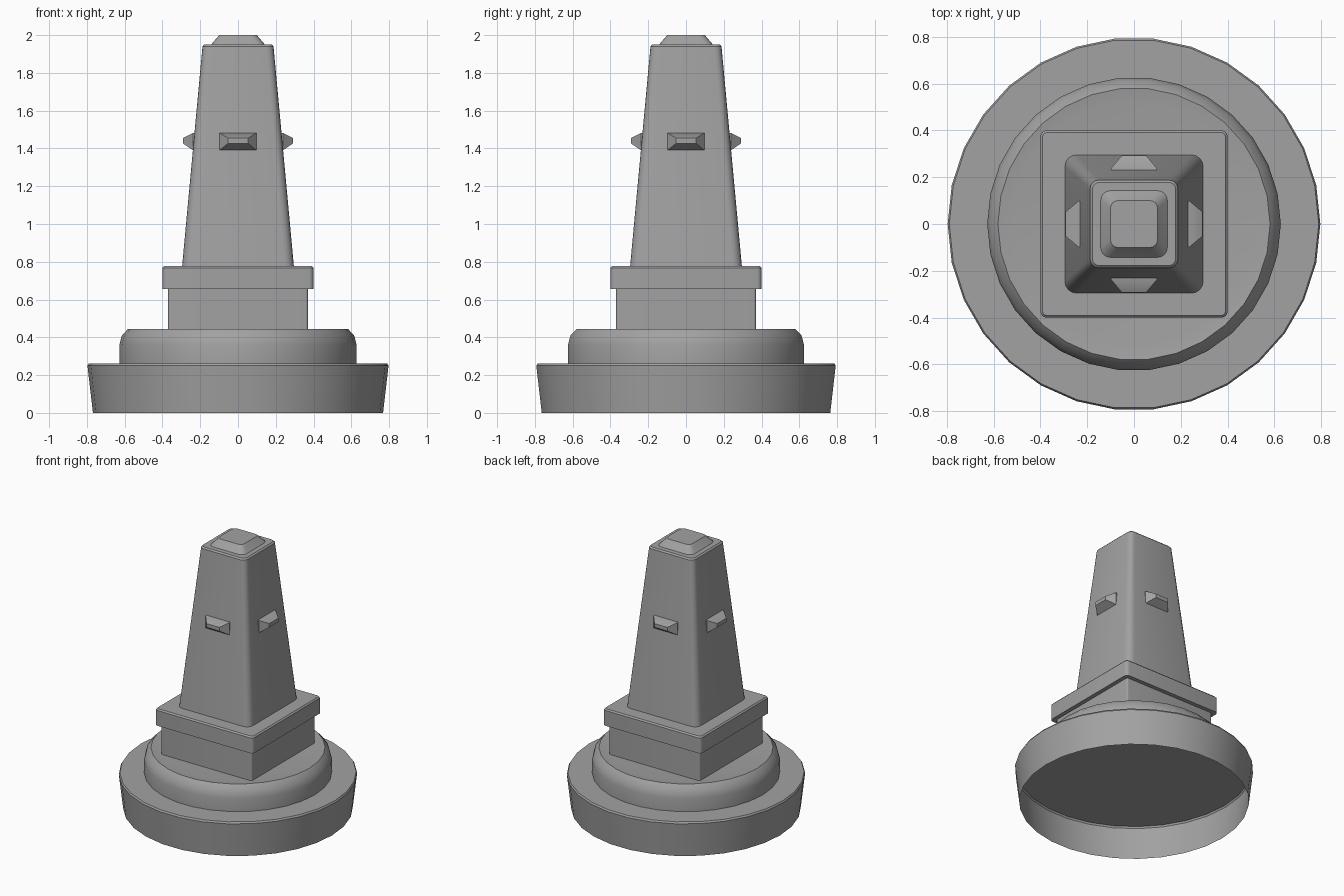
import bpy
import bmesh
from math import cos, sin, pi, radians
from mathutils import Matrix, Vector

cube = bpy.data.objects.get("Cube")
if cube:
    bpy.data.objects.remove(cube, do_unlink=True)

grey = bpy.data.materials.new("plain grey")
grey.use_nodes = True
colour = (0.36, 0.36, 0.36, 1)
grey.diffuse_color = colour
grey.node_tree.nodes["Principled BSDF"].inputs["Base Color"].default_value = colour


def circle(radius, z, sides=30):
    return [Vector((radius * cos(2 * pi * i / sides),
                    radius * sin(2 * pi * i / sides), z)) for i in range(sides)]


def rounded_square(half, z, corner, steps=4):
    points = []
    for quarter in range(4):
        start = quarter * pi / 2
        centre = Matrix.Rotation(start, 3, "Z") @ Vector((half - corner, half - corner, z))
        for i in range(steps + 1):
            a = start + i * pi / 2 / steps
            points.append(centre + Vector((cos(a), sin(a), 0)) * corner)
    return points


def loft(name, rings, cap_bottom=True):
    """Skin a stack of rings, listed from bottom to top."""
    bm = bmesh.new()
    loops = [[bm.verts.new(p) for p in ring] for ring in rings]
    for low, high in zip(loops, loops[1:]):
        n = len(low)
        for i in range(n):
            j = (i + 1) % n
            bm.faces.new((low[i], low[j], high[j], high[i]))
    bm.faces.new(loops[-1])
    if cap_bottom:
        bm.faces.new(loops[0][::-1])
    mesh = bpy.data.meshes.new(name)
    bm.to_mesh(mesh)
    bm.free()
    mesh.materials.append(grey)
    obj = bpy.data.objects.new(name, mesh)
    bpy.context.collection.objects.link(obj)
    bpy.ops.object.select_all(action="DESELECT")
    obj.select_set(True)
    bpy.context.view_layer.objects.active = obj
    bpy.ops.object.shade_smooth_by_angle(angle=radians(30))
    return obj


# Round base: a flared shell, open underneath
loft("round_base", [circle(r, z) for r, z in
                    ((0.768, 0), (0.797, 0.25), (0.79, 0.262))], cap_bottom=False)

# Round step with a soft shoulder and a shallow dished top
loft("round_step", [circle(r, z) for r, z in
                    ((0.628, 0.262), (0.628, 0.36), (0.615, 0.41),
                     (0.582, 0.445), (0.52, 0.436))])

# Square plinth and the slab on it
loft("plinth", [rounded_square(0.37, z, 0.012) for z in (0.43, 0.66)])
loft("slab", [rounded_square(h, z, c) for h, z, c in
              ((0.4, 0.655, 0.025), (0.4, 0.768, 0.025), (0.391, 0.778, 0.018))])

# Tapered shaft and its cap
loft("shaft", [rounded_square(h, z, c) for h, z, c in
               ((0.296, 0.775, 0.05), (0.188, 1.94, 0.038), (0.178, 1.95, 0.03))])
loft("cap", [rounded_square(h, z, c) for h, z, c in
             ((0.144, 1.948, 0.04), (0.108, 1.99, 0.035), (0.1, 2.0, 0.03))])

# One pointed stud on each side of the shaft
for i, side in enumerate(("front", "left", "back", "right")):
    rings = []
    for y, half, low, high in ((-0.2, 0.098, 1.39, 1.482),
                               (-0.238, 0.098, 1.39, 1.482),
                               (-0.292, 0.053, 1.427, 1.455)):
        rings.append([Vector(p) for p in ((-half, y, low), (half, y, low),
                                          (half, y, high), (-half, y, high))])
    turn = Matrix.Rotation(i * pi / 2, 3, "Z")
    loft(side + "_stud", [[turn @ p for p in ring] for ring in rings])
